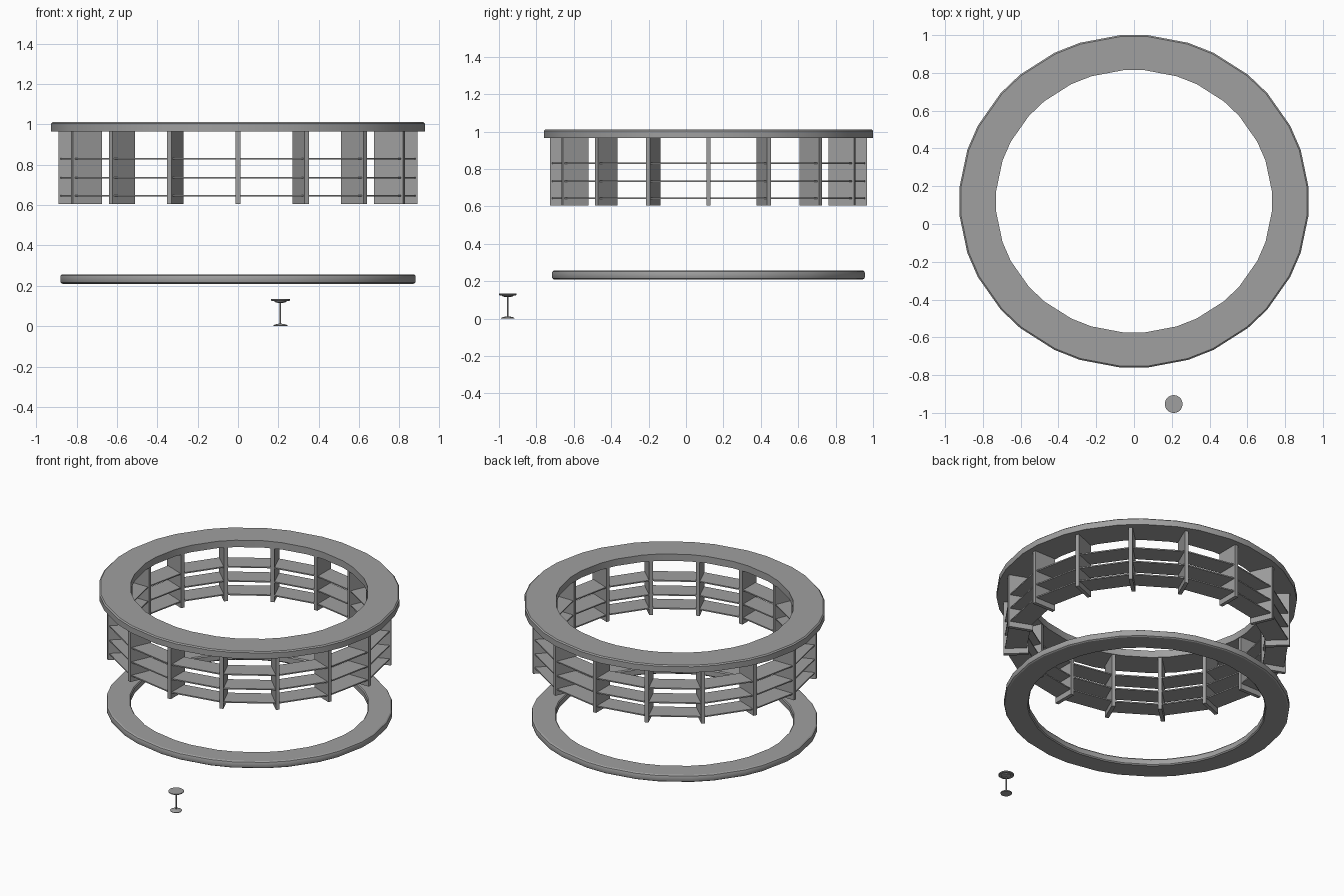
import bpy
import bmesh
from math import sin, cos, pi, radians
from mathutils import Matrix, Vector

cube = bpy.data.objects.get("Cube")
if cube:
    bpy.data.objects.remove(cube, do_unlink=True)

BAYS = 16
CENTRE_Y = 0.12
SQUASH = 0.951          # the bar is slightly narrower front to back
POST_IN, POST_OUT = 0.735, 0.89

grey = bpy.data.materials.new("plain_grey")
grey.use_nodes = True
colour = (0.35, 0.35, 0.35, 1)
grey.diffuse_color = colour
grey.node_tree.nodes["Principled BSDF"].inputs["Base Color"].default_value = colour


def finish(name, bm, location, scale=(1, 1, 1), smooth=True):
    bmesh.ops.recalc_face_normals(bm, faces=bm.faces)
    mesh = bpy.data.meshes.new(name)
    bm.to_mesh(mesh)
    bm.free()
    mesh.materials.append(grey)
    obj = bpy.data.objects.new(name, mesh)
    bpy.context.collection.objects.link(obj)
    obj.location = location
    obj.scale = scale
    if smooth:
        bpy.ops.object.select_all(action='DESELECT')
        obj.select_set(True)
        bpy.context.view_layer.objects.active = obj
        bpy.ops.object.shade_smooth_by_angle(angle=radians(30))
    return obj


def lathe(name, profile, angles, location, scale=(1, 1, 1)):
    """Turn a closed (radius, z) profile through the given angles."""
    bm = bmesh.new()
    rows = [[bm.verts.new((r * sin(a), r * cos(a), z)) for r, z in profile] for a in angles]
    n = len(profile)
    for i, row in enumerate(rows):
        nxt = rows[(i + 1) % len(rows)]
        for j in range(n):
            k = (j + 1) % n
            bm.faces.new((row[j], row[k], nxt[k], nxt[j]))
    bmesh.ops.remove_doubles(bm, verts=bm.verts, dist=1e-6)
    return finish(name, bm, location, scale)


# Clipped-corner outline shared by both rings
ring_angles = [i * 2 * pi / BAYS + s * radians(4.5) for i in range(BAYS) for s in (-1, 1)]
bar = dict(location=(0, CENTRE_Y, 0), scale=(1, SQUASH, 1))

# Counter top with a lightly eased upper edge
lathe("counter_top", [(0.732, 0.965), (0.928, 0.965), (0.928, 1.004),
                      (0.920, 1.011), (0.732, 1.011)], ring_angles, **bar)

# Foot ring with rounded edges
lathe("foot_ring", [(0.738, 0.21), (0.872, 0.21), (0.880, 0.215), (0.883, 0.224),
                    (0.883, 0.243), (0.880, 0.252), (0.872, 0.257), (0.738, 0.257),
                    (0.732, 0.25), (0.732, 0.217)], ring_angles, **bar)

# Radial upright panels
bm = bmesh.new()
for i in range(BAYS):
    size = Vector((0.024, POST_OUT - POST_IN, 0.36))
    place = (Matrix.Rotation(i * 2 * pi / BAYS, 4, 'Z')
             @ Matrix.Translation((0, (POST_IN + POST_OUT) / 2, 0.785))
             @ Matrix.Diagonal((*size, 1)))
    bmesh.ops.create_cube(bm, size=1, matrix=place)
finish("upright_panels", bm, smooth=False, **bar)

# Three thin shelves running straight between the uprights
shelf_angles = [i * 2 * pi / BAYS for i in range(BAYS)]
for name, z in (("lower_shelf", 0.645), ("middle_shelf", 0.735), ("upper_shelf", 0.83)):
    h = 0.004
    shelf = lathe(name, [(0.745, z - h), (0.882, z - h), (0.882, z + h), (0.745, z + h)],
                  shelf_angles, **bar)
    shelf.data.shade_flat()

# Bar stool: base, stem, seat plate and seat
round_angles = [i * 2 * pi / 32 for i in range(32)]
stool = (0.21, -0.953, 0)


def disc(name, outline):
    """Solid of revolution from an open outline, capped at both ends."""
    bm = bmesh.new()
    rows = [[bm.verts.new((r * sin(a), r * cos(a), z)) for a in round_angles] for r, z in outline]
    for low, high in zip(rows, rows[1:]):
        for j in range(len(low)):
            k = (j + 1) % len(low)
            bm.faces.new((low[j], low[k], high[k], high[j]))
    bm.faces.new(rows[0])
    bm.faces.new(rows[-1])
    finish(name, bm, stool)


disc("stool_base", [(0.034, 0), (0.036, 0.004), (0.028, 0.008), (0.008, 0.012)])
disc("stool_stem", [(0.004, 0.008), (0.004, 0.122)])
disc("stool_seat_plate", [(0.012, 0.115), (0.03, 0.12), (0.03, 0.126)])
disc("stool_seat", [(0.043, 0.125), (0.047, 0.128), (0.047, 0.133), (0.044, 0.135)])
